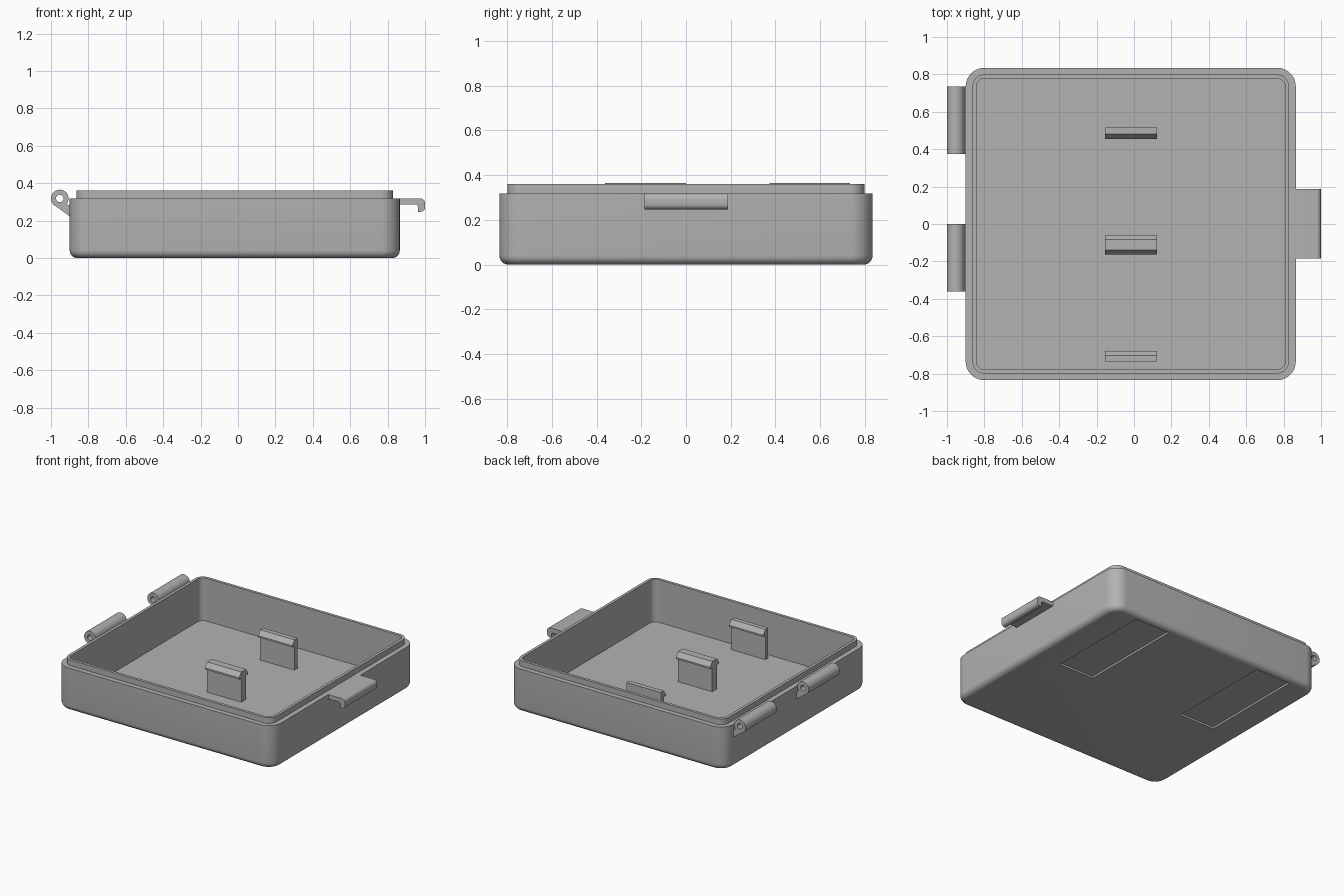
import bpy, bmesh, math

cube = bpy.data.objects.get("Cube")
if cube:
    bpy.data.objects.remove(cube, do_unlink=True)

# Material
GREY = (0.45, 0.45, 0.45, 1)
grey = bpy.data.materials.new("plain grey")
grey.use_nodes = True
grey.diffuse_color = GREY
grey.node_tree.nodes["Principled BSDF"].inputs["Base Color"].default_value = GREY


def finish(bm, name, smooth=True):
    bmesh.ops.recalc_face_normals(bm, faces=bm.faces)
    mesh = bpy.data.meshes.new(name)
    bm.to_mesh(mesh)
    bm.free()
    mesh.materials.append(grey)
    obj = bpy.data.objects.new(name, mesh)
    bpy.context.collection.objects.link(obj)
    if smooth:
        select(obj)
        bpy.ops.object.shade_smooth_by_angle(angle=math.radians(35))
    return obj


def select(obj):
    bpy.ops.object.select_all(action='DESELECT')
    obj.select_set(True)
    bpy.context.view_layer.objects.active = obj


def bridge(bm, a, b):
    for i in range(len(a)):
        j = (i + 1) % len(a)
        bm.faces.new((a[i], a[j], b[j], b[i]))


def prism(name, points, axis, start, end):
    """Extrude a closed outline (u, z) along x or y."""
    bm = bmesh.new()

    def ring(t):
        return [bm.verts.new((t, u, z) if axis == 'x' else (u, t, z)) for u, z in points]
    a, b = ring(start), ring(end)
    bridge(bm, a, b)
    bm.faces.new(a)
    bm.faces.new(b)
    return finish(bm, name)


def arc(cx, cz, r, a0, a1, n):
    angles = [math.radians(a0 + (a1 - a0) * i / n) for i in range(n + 1)]
    return [(cx + r * math.cos(a), cz + r * math.sin(a)) for a in angles]


# Case: rounded rectangles stacked from base fillet over the lip to the floor
CX, HX, HY, CORNER = -0.0175, 0.8825, 0.835, 0.1


def rounded_rect(bm, inset, z):
    r = CORNER - inset
    verts = []
    for k, (sx, sy) in enumerate(((1, 1), (-1, 1), (-1, -1), (1, -1))):
        cx, cy = CX + sx * (HX - CORNER), sy * (HY - CORNER)
        verts += [bm.verts.new((x, y, z)) for x, y in arc(cx, cy, r, 90 * k, 90 * k + 90, 10)]
    return verts


FILLET, WALL, LEDGE, FLOOR = 0.04, 0.057, 0.036, 0.045
rows = [(FILLET - u, z) for u, z in arc(0, FILLET, FILLET, -90, 0, 6)]
rows += [(0, 0.318), (LEDGE, 0.318), (LEDGE, 0.36), (WALL, 0.36), (WALL, FLOOR)]
bm = bmesh.new()
loops = [rounded_rect(bm, inset, z) for inset, z in rows]
for lower, upper in zip(loops, loops[1:]):
    bridge(bm, lower, upper)
bm.faces.new(loops[0])
bm.faces.new(loops[-1])
case = finish(bm, "case_tray", smooth=False)

# Shallow pad recesses under the base
for x0, x1 in ((-0.69, -0.405), (0.36, 0.645)):
    cutter = prism("recess_cutter", [(x0, -0.05), (x1, -0.05), (x1, 0.014), (x0, 0.014)],
                   'y', 0, 0.79)
    cutter.hide_render = True
    mod = case.modifiers.new("recess", 'BOOLEAN')
    mod.operation, mod.solver, mod.object = 'DIFFERENCE', 'EXACT', cutter
    select(case)
    bpy.ops.object.modifier_apply(modifier=mod.name)
    bpy.data.objects.remove(cutter, do_unlink=True)
select(case)
bpy.ops.object.shade_smooth_by_angle(angle=math.radians(35))

# Hinge knuckles: hollow barrels with a web to the wall
HINGE_X, HINGE_Z = -0.953, 0.318
web = [(-0.979, 0.28), (-0.895, 0.219), (-0.895, 0.28), (-0.918, 0.288), (-0.953, 0.285)]
for name, y0, y1 in (("front", -0.362, 0), ("back", 0.373, 0.735)):
    bm = bmesh.new()
    rings = []
    for r, y in ((0.047, y0), (0.047, y1), (0.02, y1), (0.02, y0)):
        outline = arc(HINGE_X, HINGE_Z, r, 0, 360, 32)[:-1]
        rings.append([bm.verts.new((x, y, z)) for x, z in outline])
    for i in range(4):
        bridge(bm, rings[i], rings[(i + 1) % 4])
    finish(bm, name + "_hinge_barrel")
    prism(name + "_hinge_web", web, 'y', y0, y1)

# Latch with a downturned hook
latch = [(0.86, 0.318), (0.86, 0.285), (0.955, 0.285), (0.963, 0.277), (0.963, 0.246)]
latch += arc(0.975, 0.271, 0.025, -90, 0, 5) + arc(0.975, 0.293, 0.025, 0, 90, 5)
prism("latch", latch, 'y', -0.185, 0.188)

# Snap tabs on the floor, hooked on one or both sides
TOP, TIP, UNDER, HOOK = 0.268, 0.234, 0.222, 0.025


def tab(name, y0, y1, hook_front, hook_back):
    z0 = FLOOR - 0.01
    pts = [(y0, z0)]
    if hook_front:
        pts += [(y0, UNDER), (y0 - HOOK, UNDER), (y0 - HOOK, TIP)]
    pts += [(y0, TOP), (y1, TOP)]
    if hook_back:
        pts += [(y1 + HOOK, TIP), (y1 + HOOK, UNDER), (y1, UNDER)]
    pts.append((y1, z0))
    prism(name, pts, 'x', -0.155, 0.124)


tab("front_tab", -0.735, -0.703, False, True)
tab("middle_tab", -0.139, -0.084, True, True)
tab("back_tab", 0.48, 0.515, True, False)
